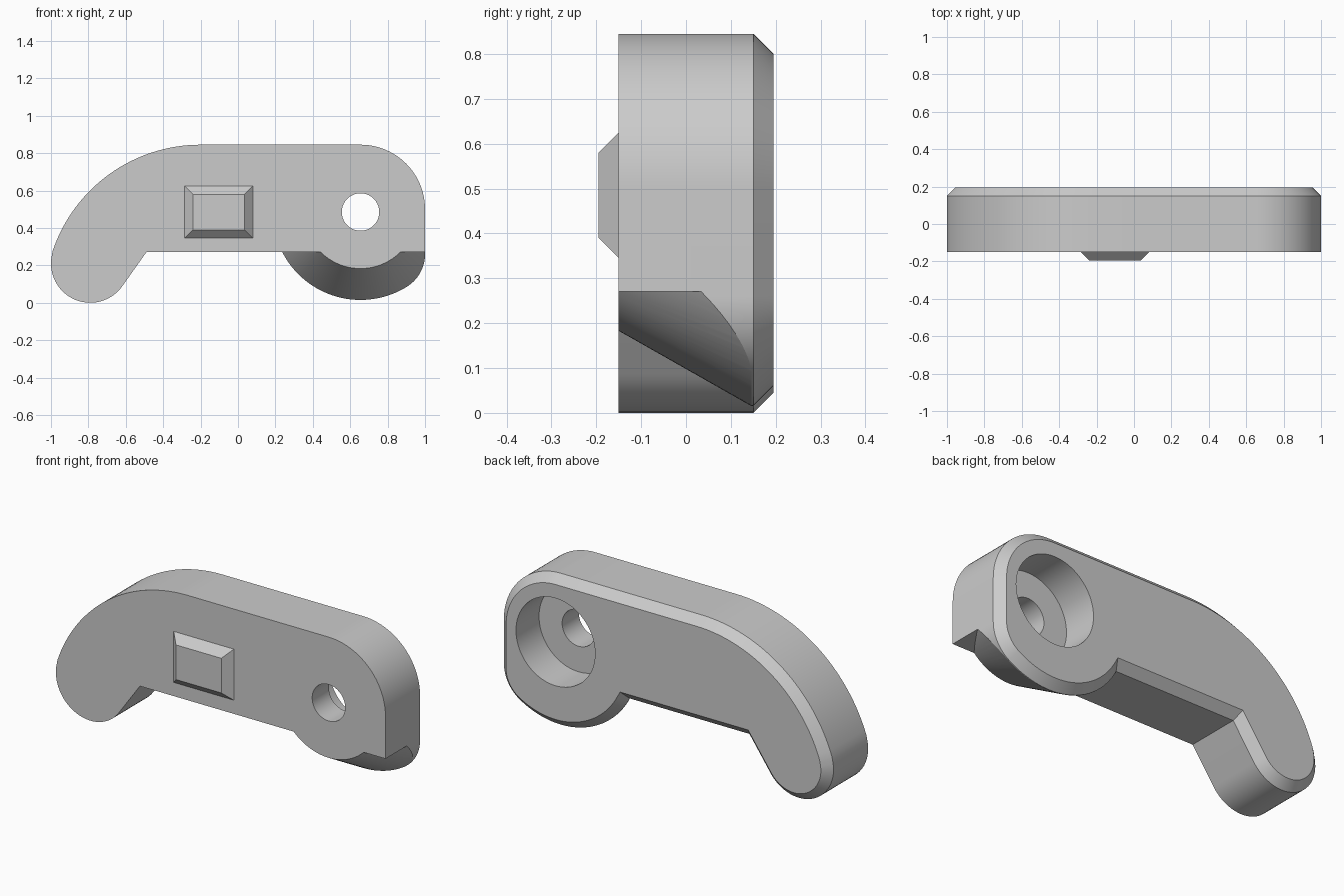
import bpy
import bmesh
from math import sin, cos, pi, radians
from mathutils import Vector

cube = bpy.data.objects.get("Cube")
if cube:
    bpy.data.objects.remove(cube, do_unlink=True)

grey = bpy.data.materials.new("light_grey")
grey.use_nodes = True
grey.diffuse_color = (0.6, 0.6, 0.6, 1)
grey.node_tree.nodes["Principled BSDF"].inputs["Base Color"].default_value = (0.6, 0.6, 0.6, 1)


def arc(cx, cz, r, start, end, n=24):
    angles = [radians(start + (end - start) * i / n) for i in range(n + 1)]
    return [Vector((cx + r * cos(a), cz + r * sin(a))) for a in angles]


def inset(points, d):
    """Move a counter-clockwise outline inwards with mitred corners."""
    result = []
    for i, p in enumerate(points):
        e1 = (p - points[i - 1]).normalized()
        e2 = (points[(i + 1) % len(points)] - p).normalized()
        n1, n2 = Vector((-e1.y, e1.x)), Vector((-e2.y, e2.x))
        result.append(p + (n1 + n2) * d / (1 + n1.dot(n2)))
    return result


def chamfered_slab(name, outline, y_base, y_shoulder, y_face, d):
    bm = bmesh.new()
    rings = [[bm.verts.new((p.x, y, p.y)) for p in pts] for pts, y in (
        (outline, y_base), (outline, y_shoulder), (inset(outline, d), y_face))]
    bm.faces.new(rings[0])
    bm.faces.new(rings[2])
    for a, b in zip(rings, rings[1:]):
        for i in range(len(a)):
            bm.faces.new((a[i - 1], a[i], b[i], b[i - 1]))
    bmesh.ops.recalc_face_normals(bm, faces=bm.faces)
    mesh = bpy.data.meshes.new(name)
    bm.to_mesh(mesh)
    bm.free()
    mesh.materials.append(grey)
    obj = bpy.data.objects.new(name, mesh)
    bpy.context.collection.objects.link(obj)
    return obj


def y_cone(name, r_front, r_back, y0, y1):
    """Round cutter along y, centred on the pivot hole."""
    bpy.ops.mesh.primitive_cone_add(vertices=128, radius1=r_front, radius2=r_back, depth=y1 - y0,
                                    location=(PIVOT_X, (y0 + y1) / 2, PIVOT_Z),
                                    rotation=(-pi / 2, 0, 0))
    obj = bpy.context.object
    obj.name = name
    obj.data.materials.append(grey)
    return obj


def cut(target, cutter):
    cutter.hide_render = True
    mod = target.modifiers.new("cut", "BOOLEAN")
    mod.operation, mod.solver, mod.object = "DIFFERENCE", "EXACT", cutter
    bpy.context.view_layer.objects.active = target
    bpy.ops.object.modifier_apply(modifier=mod.name)
    bpy.data.objects.remove(cutter, do_unlink=True)


PIVOT_X, PIVOT_Z = 0.655, 0.485
FRONT, SHOULDER, BACK, CHAMFER = -0.15, 0.15, 0.195, 0.045
UNDERSIDE = 0.27

# Lever body: rounded end, curved back, finger tip and round lobe
outline = arc(0.655, 0.5, 0.345, 0, 90)
outline += arc(-0.2, 0.01, 0.835, 90, 161.3, 32)
outline += arc(-0.79, 0.21, 0.21, 161.3, 324.2, 32)[1:]
outline += [Vector((-0.49, UNDERSIDE))]
outline += arc(PIVOT_X, PIVOT_Z, 0.47, 207.2, 301.9, 32)
outline += arc(0.795, 0.26, 0.205, 301.9, 360)[1:]
body = chamfered_slab("lever_body", outline, FRONT, SHOULDER, BACK, CHAMFER)

# Conical relief under the lobe
bpy.ops.mesh.primitive_cube_add(size=1, location=(0.737, -0.025, UNDERSIDE - 0.25))
relief = bpy.context.object
relief.name = "relief_cutter"
relief.scale = (1, 0.45, 0.5)
relief.data.materials.append(grey)
cut(relief, y_cone("relief_cone", 0.217, 0.529, -0.3, 0.25))
cut(body, relief)

# Pivot hole with a wide counterbore from the back
cut(body, y_cone("counterbore_cutter", 0.24, 0.24, -0.005, 0.4))
cut(body, y_cone("hole_cutter", 0.1, 0.1, -0.4, 0.1))

# Raised bevelled pad on the front
pad_outline = [Vector(p) for p in ((-0.285, 0.345), (0.08, 0.345), (0.08, 0.625), (-0.285, 0.625))]
chamfered_slab("front_pad", pad_outline, FRONT + 0.01, FRONT, -BACK, CHAMFER)

# Smooth the curved walls and keep the edges crisp
bpy.ops.object.select_all(action="DESELECT")
body.select_set(True)
bpy.context.view_layer.objects.active = body
bpy.ops.object.shade_smooth_by_angle(angle=radians(25))
